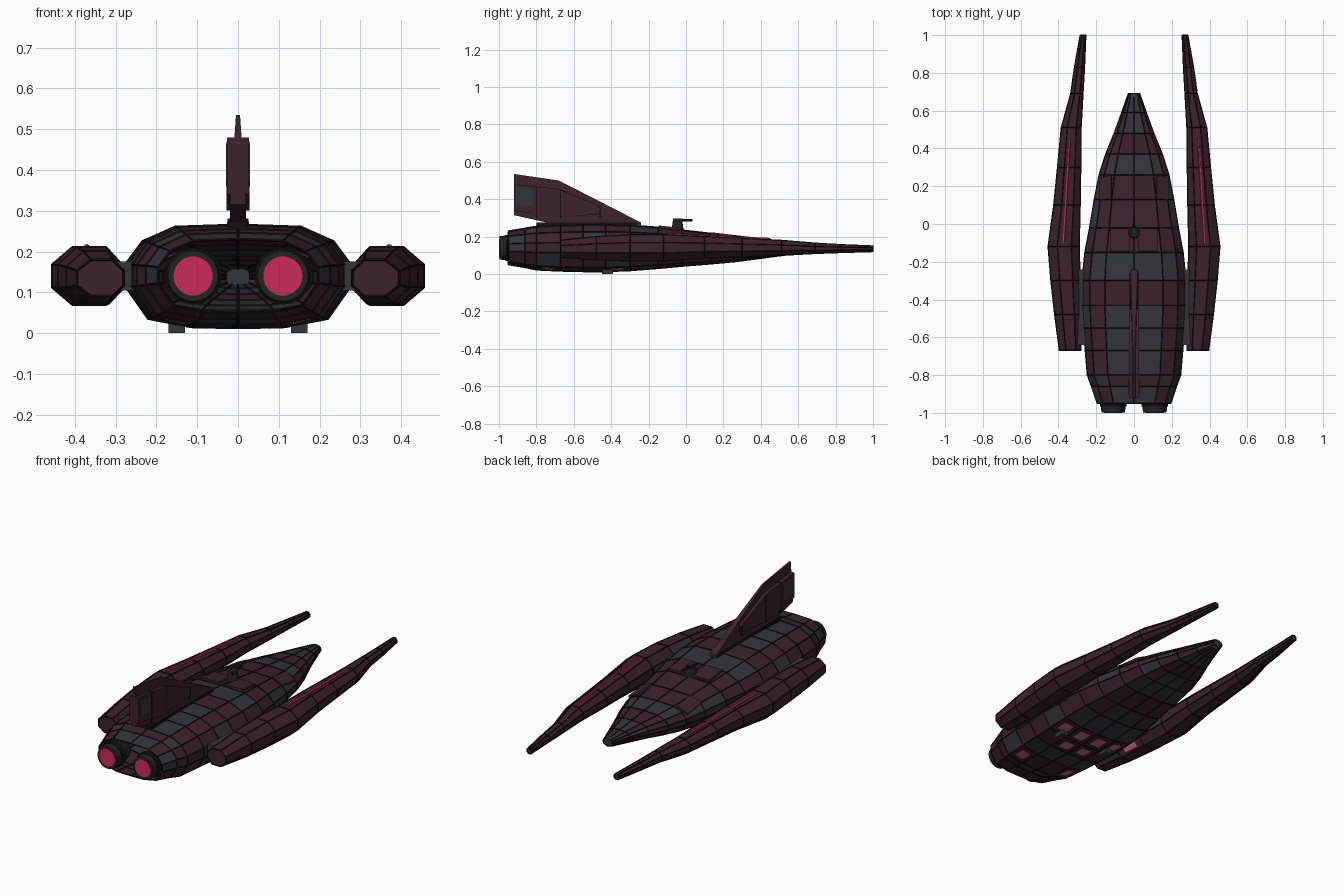
import bpy, bmesh, math
from mathutils import Vector, Matrix

if "Cube" in bpy.data.objects:
    bpy.data.objects.remove(bpy.data.objects["Cube"], do_unlink=True)


def material(name, rgb):
    m = bpy.data.materials.new(name)
    m.use_nodes = True
    m.use_backface_culling = True
    m.diffuse_color = (*rgb, 1)
    m.node_tree.nodes["Principled BSDF"].inputs["Base Color"].default_value = (*rgb, 1)
    return m


maroon = material("dark maroon", (.048, .017, .026))
grey = material("slate grey", (.036, .037, .043))
black = material("seam black", (.006, .005, .005))
engine_grey = material("engine grey", (.016, .018, .017))
pink = material("hot pink", (.6, .025, .11))
pale = material("pale pink", (.58, .16, .25))
MATS = [maroon, grey, pale]


def finish(name, bm, mats):
    me = bpy.data.meshes.new(name)
    bm.to_mesh(me)
    bm.free()
    for m in mats:
        me.materials.append(m)
    ob = bpy.data.objects.new(name, me)
    bpy.context.collection.objects.link(ob)
    return ob


def loft(name, rings, columns, closed):
    """Panelled skin on both sides; capital letters are panels facing inward."""
    n = len(rings[0])
    for side, label in ((1, "left"), (-1, "right")):
        skin, seams = bmesh.new(), bmesh.new()
        grids = [[[b.verts.new((p[0] * side, p[1], p[2])) for p in r] for r in rings]
                 for b in (skin, seams)]
        for i in range(len(rings) - 1):
            mid = sum((Vector(p) for p in rings[i] + rings[i + 1]), Vector()) / (2 * n)
            if not closed:
                mid.x = 0
            for j, col in enumerate(columns):
                k = (j + 1) % n
                quad = [rings[i][j], rings[i][k], rings[i + 1][k], rings[i + 1][j]]
                pts = [Vector(p) for p in quad]
                c = sum(pts, Vector()) / 4
                out = (pts[2] - pts[0]).cross(pts[3] - pts[1]).normalized()
                order = [(i, j), (i, k), (i + 1, k), (i + 1, j)]
                if out.dot(c - mid) < 0:
                    order.reverse()
                    pts.reverse()
                    out = -out
                seams.faces.new([grids[1][a][b] for a, b in order])
                code = col[i % len(col)]
                flip = code.isupper()
                f = skin.faces.new([grids[0][a][b] for a, b in (order[::-1] if flip else order)])
                f.material_index = 1 if code in "gG" else 0
                # window plate floating just off its panel
                if code == "W":
                    for d, step in ((.004, 1), (.002, -1)):
                        w = [c + (p - c) * .5 + out * d for p in pts][::step]
                        vs = [skin.verts.new((p.x * side, p.y, p.z)) for p in w]
                        skin.faces.new(vs).material_index = 2
        if closed:
            for g in (grids[0][0], grids[0][-1]):
                skin.faces.new(g)
        finish(f"{label}_{name}", skin, MATS)
        ob = finish(f"{label}_{name}_seams", seams, [black])
        mod = ob.modifiers.new("seams", 'WIREFRAME')
        mod.thickness = .007
        mod.use_boundary = True
        mod.use_even_offset = False


def box(name, centre, size, mat, turn=None):
    bm = bmesh.new()
    bmesh.ops.create_cube(bm, size=1, matrix=Matrix.Translation(centre)
                          @ (turn or Matrix()) @ Matrix.Diagonal((*size, 1)))
    return finish(name, bm, [mat])


def barrel(name, x, z, y0, y1, r0, r1, mat, sides=20):
    bm = bmesh.new()
    m = Matrix.Translation((x, (y0 + y1) / 2, z)) @ Matrix.Rotation(-math.pi / 2, 4, 'X')
    bmesh.ops.create_cone(bm, cap_ends=True, segments=sides, radius1=r0, radius2=r1,
                          depth=y1 - y0, matrix=m)
    return finish(name, bm, [mat])


# hull stations: y, half width, bottom, top
hull = [(.69, .03, .12, .155), (.59, .065, .108, .168), (.48, .105, .095, .18),
        (.37, .15, .08, .192), (.26, .185, .066, .205), (.13, .21, .054, .218),
        (-.02, .235, .042, .235), (-.15, .26, .03, .25), (-.3, .275, .018, .262),
        (-.43, .275, .013, .265), (-.55, .268, .013, .265), (-.67, .258, .016, .262),
        (-.8, .247, .022, .255), (-.86, .225, .035, .245), (-.95, .195, .05, .23)]
half = [(0, 1), (.56, .98), (.85, .84), (1, .62), (1, .4), (.8, .09), (.42, .01), (0, 0)]
rings = [[(w * u, y, b + (t - b) * v) for u, v in half] for y, w, b, t in hull]
loft("hull", rings, ["GgmgmmmgmgGgmg", "gmmggmmgmmmmgm", "mgMmggmmmgmmmG",
                     "mmgmmgmmmmgmmg", "gmmgmMmmgmmgmm", "mgmMgmmGWMGWMm",
                     "ggmggmggWWgMgm"], False)
barrel("nose_cap", 0, .137, .672, .692, .03, .024, grey, 10).scale = (1, 1, 1)

# raised hull plates
for s in (1, -1):
    box("roof_plate", (s * .075, -.085, .247), (.1, .12, .012), maroon,
        Matrix.Rotation(-.11, 4, 'X'))
    box("shoulder_plate", (s * .15, .19, .195), (.07, .12, .014), maroon,
        Matrix.Rotation(-.12, 4, 'X') @ Matrix.Rotation(s * .45, 4, 'Y'))
    box("landing_foot", (s * .15, -.42, .012), (.04, .06, .024), grey)
    box("pod_mount", (s * .265, -.44, .14), (.08, .4, .07), grey)

# side pods: y, inner x, outer x, bottom, top
pods = [(1, .255, .285, .12, .15), (.83, .262, .315, .115, .157), (.69, .27, .335, .11, .165),
        (.51, .28, .385, .1, .18), (.3, .282, .405, .092, .19), (.1, .285, .425, .085, .2),
        (-.12, .29, .455, .07, .21), (-.3, .285, .44, .07, .21), (-.48, .28, .42, .075, .2),
        (-.67, .28, .395, .09, .18)]
octagon = [(.25, 1), (.7, 1), (1, .7), (1, .3), (.7, 0), (.25, 0), (0, .3), (0, .7)]
rings = [[(a + (c - a) * u, y, b + (t - b) * v) for u, v in octagon] for y, a, c, b, t in pods]
loft("pod", rings, ["m", "m", "m", "mmmmMMmmm", "mmmMmMmmM", "mmmmmmmWm",
                    "mgmmMMgmm", "mmMmMmmgm"], True)

# glowing stripe along each pod
for s in (1, -1):
    a, b = Vector((s * .34, .45, .187)), Vector((s * .372, -.1, .212))
    d = b - a
    box("pod_stripe", (a + b) / 2, (.011, d.length, .008), pink,
        Vector((0, 1, 0)).rotation_difference(d).to_matrix().to_4x4())

# engines
for s in (1, -1):
    x = s * .11
    barrel("engine_body", x, .14, -.93, -.86, .068, .05, engine_grey)
    barrel("engine_collar", x, .14, -.965, -.93, .07, .07, black)
    barrel("engine_nozzle", x, .14, -.998, -.965, .062, .066, engine_grey)
    barrel("engine_glow", x, .14, -1, -.99, .048, .048, pink, 32)


def fin_slab(name, profile, thick, mat):
    bm = bmesh.new()
    f = bm.faces.new([bm.verts.new((-thick, y, z)) for y, z in profile])
    r = bmesh.ops.extrude_face_region(bm, geom=[f])
    for v in r["geom"]:
        if isinstance(v, bmesh.types.BMVert):
            v.co.x = thick
    # thin the upper edge to a blade
    for v in bm.verts:
        if v.co.z > .49:
            v.co.x *= .25
    bmesh.ops.recalc_face_normals(bm, faces=bm.faces)
    return finish(name, bm, [mat])


# tail fin
fin_slab("tail_fin", [(-.92, .535), (-.68, .5), (-.24, .275), (-.24, .25), (-.6, .25),
                      (-.72, .27), (-.92, .315)], .02, maroon)
fin_slab("fin_side_panel", [(-.92, .48), (-.68, .455), (-.45, .36), (-.47, .32),
                            (-.7, .3), (-.92, .34)], .027, maroon)
fin_slab("fin_rudder_plate", [(-.905, .465), (-.82, .455), (-.82, .36), (-.905, .37)], .029, grey)
fin_slab("fin_root", [(-.8, .275), (-.26, .275), (-.26, .245), (-.8, .245)], .024, black)
for y, top in ((-.8, .47), (-.67, .45), (-.46, .36)):
    box("fin_seam", (0, y, (.3 + top) / 2), (.057, .006, top - .3), black)

# roof turret
bm = bmesh.new()
bmesh.ops.create_cone(bm, cap_ends=True, segments=14, radius1=.032, radius2=.026, depth=.045,
                      matrix=Matrix.Translation((0, -.045, .258)))
finish("turret_base", bm, [engine_grey])
box("turret_head", (0, -.045, .287), (.03, .05, .018), engine_grey)
barrel("turret_gun", 0, .288, -.03, .035, .007, .006, black, 8)
